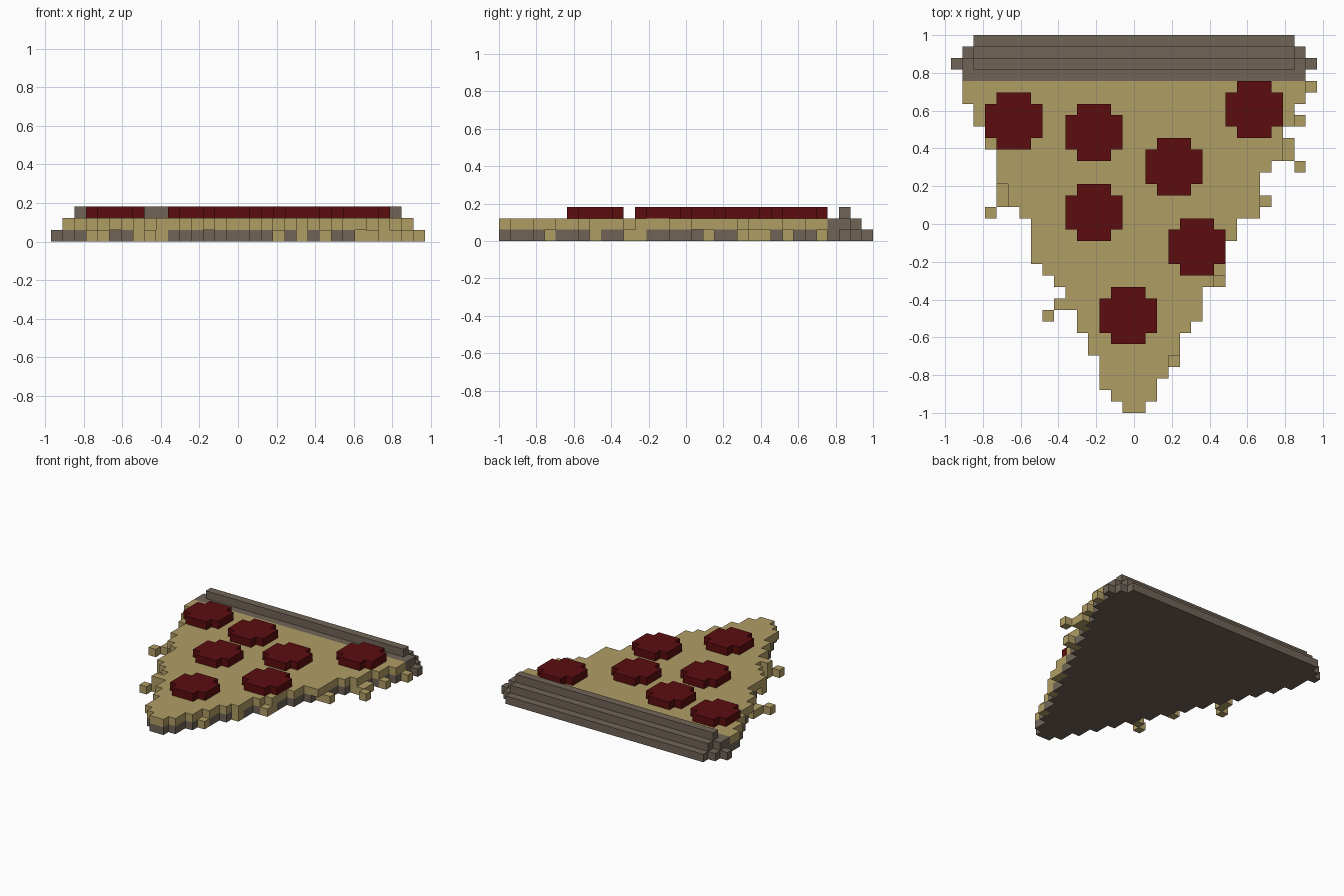
import bpy, bmesh
from mathutils import Vector

if "Cube" in bpy.data.objects:
    bpy.data.objects.remove(bpy.data.objects["Cube"])

ROWS = 33                 # voxel rows from tip to crust
V = 2 / ROWS              # voxel size


def material(name, rgb):
    m = bpy.data.materials.new(name)
    m.diffuse_color = (*rgb, 1)
    m.use_nodes = True
    m.node_tree.nodes["Principled BSDF"].inputs["Base Color"].default_value = m.diffuse_color
    return m


MATS = {
    "dough": material("baked dough brown", (0.162, 0.127, 0.097)),
    "cheese": material("cheese yellow", (0.435, 0.337, 0.130)),
    "pepperoni": material("pepperoni red", (0.108, 0.004, 0.005)),
}

cells = {}                # (column, row, layer) -> (part name, material)


def fill(part, mat, c0, c1, row, layer):
    for c in range(c0, c1):
        cells[c, row, layer] = (part, mat)


# Triangular dough base with a cheese layer on top
for r in range(29):
    w = (r + 3) // 2
    fill("dough_base", "dough", -w, w, r, 0)
    fill("cheese_layer", "cheese", -w, w, r, 1)

# Stepped back crust: row, layer, half width
for r, z, w in [(29, 0, 15), (30, 0, 16), (31, 0, 15), (32, 0, 14),
                (29, 1, 15), (30, 1, 15), (31, 1, 14), (30, 2, 14)]:
    fill("crust", "dough", -w, w, r, z)

# Cheese bulging over the edge at the upper level
for c, r in [(-3, 2), (-7, 9), (-8, 12), (-9, 13), (-9, 14), (-11, 18), (-12, 20),
             (5, 8), (7, 12), (10, 17), (10, 18), (12, 22)]:
    fill("cheese_layer", "cheese", c, c + 1, r, 1)

# Cheese drips at the lower level
for c, r in [(-8, 8), (-7, 9), (-9, 13), (-13, 17), (-12, 18), (-12, 19),
             (3, 4), (5, 8), (7, 11), (7, 12), (10, 18), (11, 18), (14, 21),
             (12, 22), (13, 22), (13, 23), (14, 25), (15, 28)]:
    fill("cheese_drips", "cheese", c, c + 1, r, 0)

# Pepperoni discs: 5 x 5 with clipped corners, from lower-left voxel
for n, (c, r) in enumerate([(-13, 23), (-6, 22), (1, 19), (-6, 15),
                            (3, 12), (-3, 6), (8, 24)], 1):
    for i in range(5):
        cut = 1 if i in (0, 4) else 0
        fill(f"pepperoni_{n}", "pepperoni", c + cut, c + 5 - cut, r + i, 2)


def build(part, mat):
    """Make the outer voxel faces belonging to one part."""
    bm = bmesh.new()
    verts = {}

    def vert(p):
        key = tuple(round(x) for x in p)
        if key not in verts:
            verts[key] = bm.verts.new((key[0] * V, key[1] * V - 1, key[2] * V))
        return verts[key]

    for cell, (owner, _) in cells.items():
        if owner != part:
            continue
        for axis in range(3):
            for side in (0, 1):
                near = list(cell)
                near[axis] += 2 * side - 1
                if tuple(near) in cells:
                    continue
                a, b = [Vector((0, 0, 0)) for _ in range(2)]
                a[(axis + 1) % 3] = 1
                b[(axis + 2) % 3] = 1
                o = Vector(cell)
                o[axis] += side
                loop = [o, o + a, o + a + b, o + b]
                if side == 0:
                    loop.reverse()
                bm.faces.new([vert(p) for p in loop])
    mesh = bpy.data.meshes.new(part)
    bm.to_mesh(mesh)
    bm.free()
    mesh.materials.append(MATS[mat])
    bpy.context.collection.objects.link(bpy.data.objects.new(part, mesh))


for part, mat in dict.fromkeys(cells.values()):
    build(part, mat)
